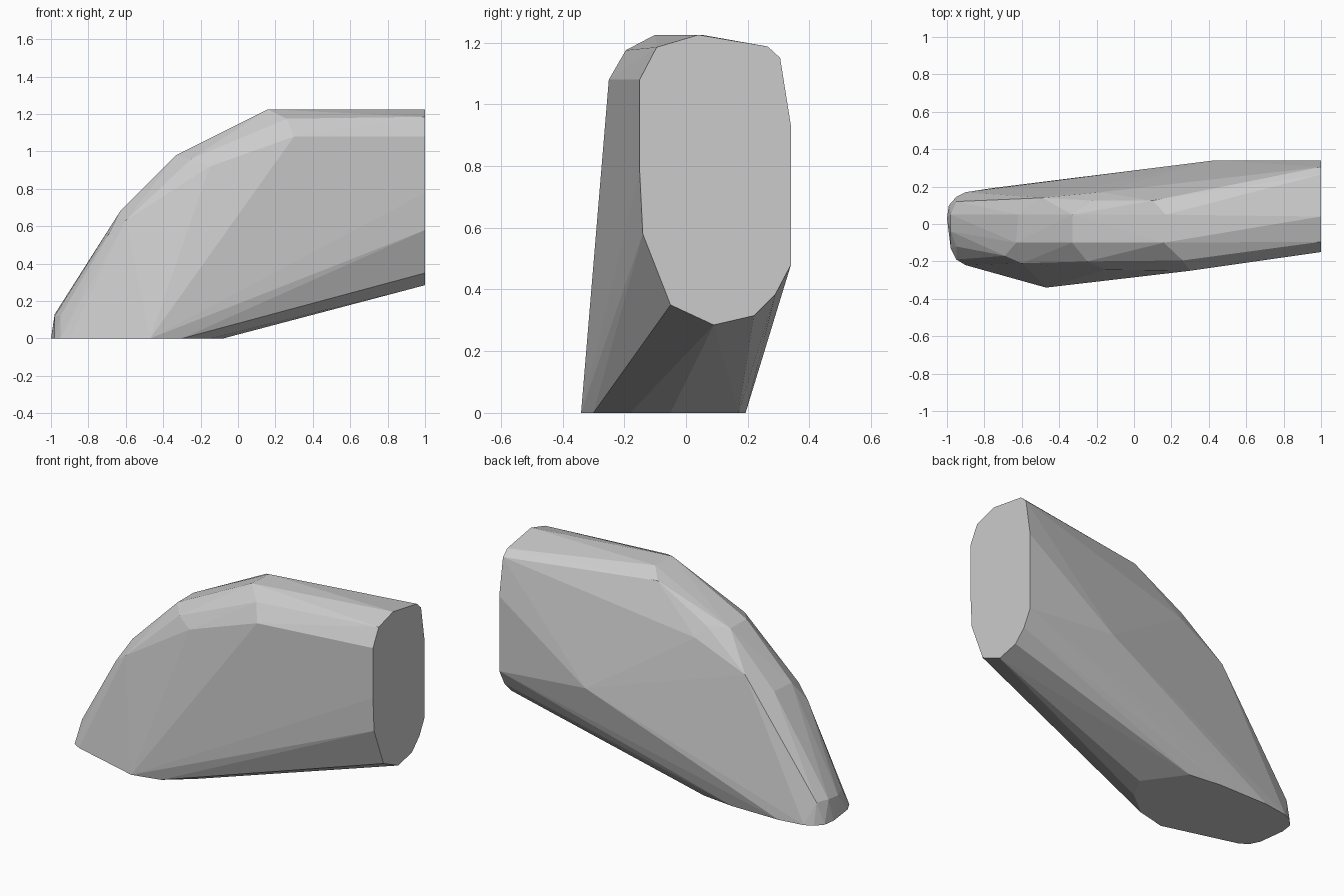
import bpy, bmesh

if "Cube" in bpy.data.objects:
    bpy.data.objects.remove(bpy.data.objects["Cube"])

# Flat end profile at x = 1, as (y, z)
end_profile = [(-.15, 1.08), (-.15, .78), (-.14, .58), (-.05, .35), (.09, .285),
               (.22, .315), (.29, .385), (.34, .48), (.34, .93), (.305, 1.15),
               (.265, 1.187), (.04, 1.225), (-.095, 1.185)]

# Flat base outline at z = 0, as (x, y)
base_outline = [(-1, .03), (-.99, .1), (-.95, .145), (-.9, .17), (-.75, .193),
                (-.44, .193), (-.24, .17), (-.08, -.05), (-.15, -.18),
                (-.3, -.3), (-.47, -.34), (-.9, -.22), (-.95, -.19), (-.98, -.13)]

# Crown and shoulder corners between the two flats
crown = [(.16, -.1, 1.225), (.17, .05, 1.225), (.1, .125, 1.18),
         (-.33, -.1, .98), (-.33, .05, .98), (-.22, .125, 1.0),
         (-.63, -.1, .68), (-.62, .05, .68), (-.49, .14, .78)]
shoulders = [(.26, -.195, 1.175), (.3, -.25, 1.08), (-.25, -.2, .96),
             (-.15, -.245, .92), (-.69, -.17, .56), (-.6, -.21, .63),
             (-.18, .17, .93), (.43, .34, .53)]
nose = [(-.98, .05, .13), (-.98, -.04, .12), (-.95, .12, .13), (-.95, -.12, .12)]

points = [(1, y, z) for y, z in end_profile]
points += [(x, y, 0) for x, y in base_outline]
points += crown + shoulders + nose

# Faceted block wrapped tightly around the profiles
bm = bmesh.new()
for p in points:
    bm.verts.new(p)
hull = bmesh.ops.convex_hull(bm, input=bm.verts[:])
loose = [v for v in bm.verts if not v.link_faces]
bmesh.ops.delete(bm, geom=loose, context='VERTS')
bmesh.ops.dissolve_limit(bm, angle_limit=.02, verts=bm.verts[:], edges=bm.edges[:])
bmesh.ops.recalc_face_normals(bm, faces=bm.faces[:])
mesh = bpy.data.meshes.new("faceted_block")
bm.to_mesh(mesh)
bm.free()
block = bpy.data.objects.new("faceted_block", mesh)
bpy.context.collection.objects.link(block)
